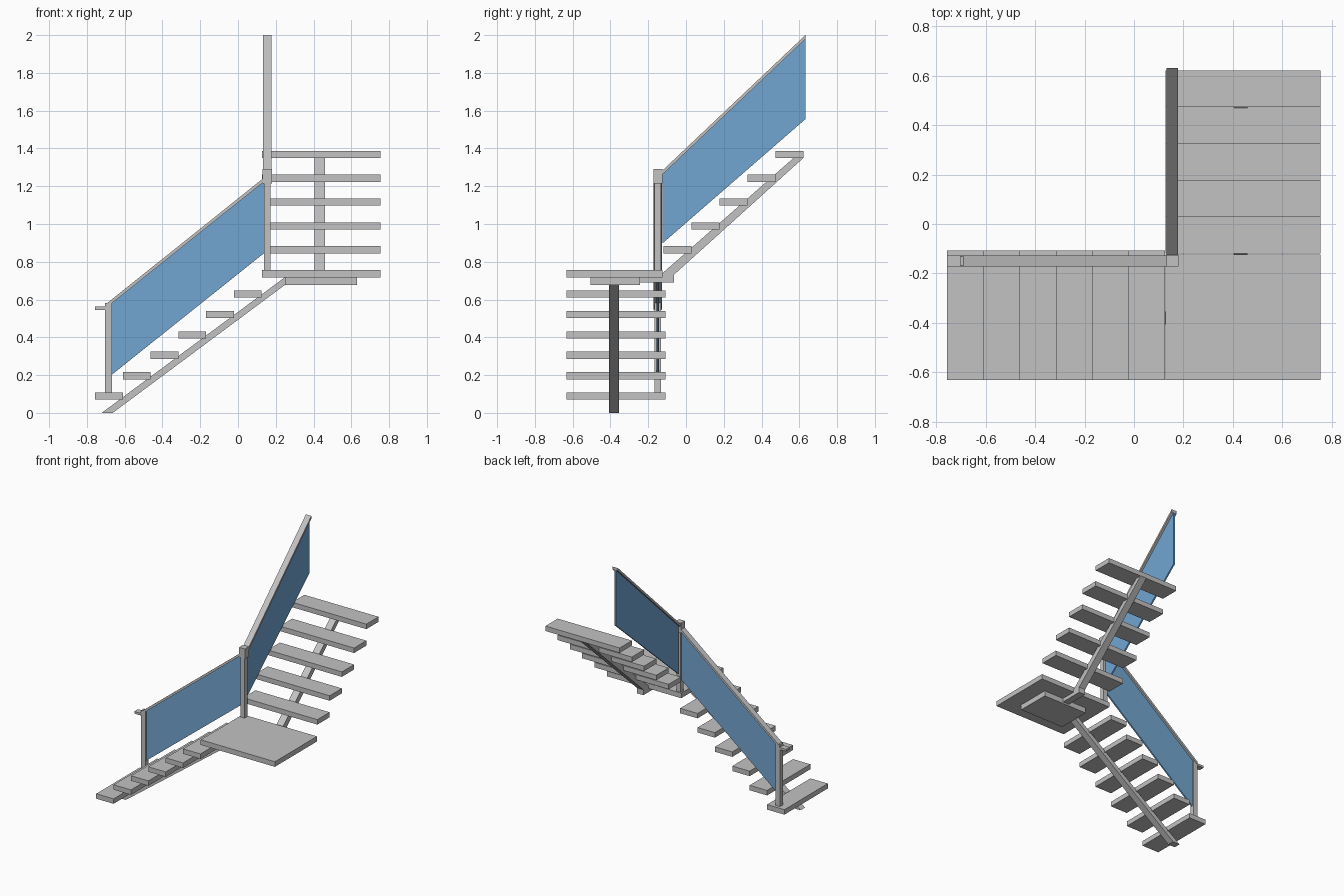
import bpy

default = bpy.data.objects.get("Cube")
if default:
    bpy.data.objects.remove(default, do_unlink=True)


def make_material(name, color):
    mat = bpy.data.materials.new(name)
    mat.diffuse_color = color
    mat.use_nodes = True
    mat.node_tree.nodes["Principled BSDF"].inputs["Base Color"].default_value = color
    return mat


GREY = make_material("light grey", (0.54, 0.54, 0.54, 1))
GLASS = make_material("blue glass", (0.17, 0.38, 0.64, 1))


def prism(name, profile, axis, centre, width, mat=GREY):
    """Extrude a side profile (run, z) across the given axis."""
    def place(run, z, across):
        return (run, across, z) if axis == "y" else (across, run, z)

    n = len(profile)
    verts = [place(r, z, centre + s * width / 2) for s in (-1, 1) for r, z in profile]
    faces = [list(range(n))[::-1], list(range(n, 2 * n))]
    faces += [[i, (i + 1) % n, n + (i + 1) % n, n + i] for i in range(n)]
    if axis == "y":
        faces = [f[::-1] for f in faces]
    # Profiles are listed clockwise or not: orient by signed area
    area = sum(profile[i][0] * profile[(i + 1) % n][1]
               - profile[(i + 1) % n][0] * profile[i][1] for i in range(n))
    if area < 0:
        faces = [f[::-1] for f in faces]
    mesh = bpy.data.meshes.new(name)
    mesh.from_pydata(verts, [], faces)
    mesh.materials.append(mat)
    obj = bpy.data.objects.new(name, mesh)
    bpy.context.collection.objects.link(obj)
    return obj


def box(name, x, y, z):
    rect = [(x[0], z[0]), (x[1], z[0]), (x[1], z[1]), (x[0], z[1])]
    return prism(name, rect, "y", sum(y) / 2, y[1] - y[0])


def slanted(name, start, end, height, axis, centre, width, mat=GREY):
    """Sloping strip with vertical ends; start and end lie on its lower edge."""
    profile = [start, end, (end[0], end[1] + height), (start[0], start[1] + height)]
    return prism(name, profile, axis, centre, width, mat)


TREAD = 0.147
THICK = 0.038
RAIL_Y, RAIL_X = -0.15, 0.155

# Lower flight
for i in range(6):
    x, z = -0.757 + TREAD * i, 0.07 + 0.108 * i
    box(f"lower_step_{i + 1}", (x, x + TREAD), (-0.632, -0.108), (z, z + THICK))

# Landing and its support plate
box("landing", (0.127, 0.755), (-0.632, -0.124), (0.718, 0.757))
box("landing_support", (0.248, 0.63), (-0.505, -0.243), (0.677, 0.718))

# Upper flight
for i in range(5):
    y, z = -0.119 + 0.148 * i, 0.845 + 0.126 * i
    box(f"upper_step_{i + 1}", (0.127, 0.755), (y, y + 0.148), (z, z + THICK))

# Central stringers
prism("lower_stringer",
      [(-0.722, 0), (-0.663, 0), (0.248, 0.677), (0.248, 0.718)],
      "y", -0.381, 0.053)
prism("upper_stringer",
      [(-0.243, 0.69), (-0.063, 0.69), (-0.063, 0.732), (0.622, 1.35),
       (0.57, 1.35), (-0.124, 0.74), (-0.124, 0.718), (-0.243, 0.718)],
      "x", 0.432, 0.055)

# Posts and corner cap
box("lower_post", (-0.703, -0.667), (-0.168, -0.132), (0.108, 0.583))
box("corner_post", (0.138, 0.172), (-0.167, -0.133), (0.757, 1.215))
box("corner_cap", (0.131, 0.18), (-0.173, -0.125), (1.215, 1.29))

# Handrails
box("handrail_end", (-0.757, -0.703), (-0.172, -0.128), (0.545, 0.562))
slanted("lower_handrail", (-0.703, 0.552), (0.14, 1.226), 0.021, "y", RAIL_Y, 0.044)
slanted("upper_handrail", (-0.125, 1.262), (0.632, 1.979), 0.021, "x", RAIL_X, 0.046)

# Glass panels
slanted("lower_glass", (-0.667, 0.203), (0.14, 0.847), 0.379, "y", RAIL_Y, 0.012, GLASS)
prism("upper_glass",
      [(-0.125, 0.897), (0.632, 1.555), (0.632, 1.98), (-0.125, 1.264)],
      "x", RAIL_X, 0.012, GLASS)
